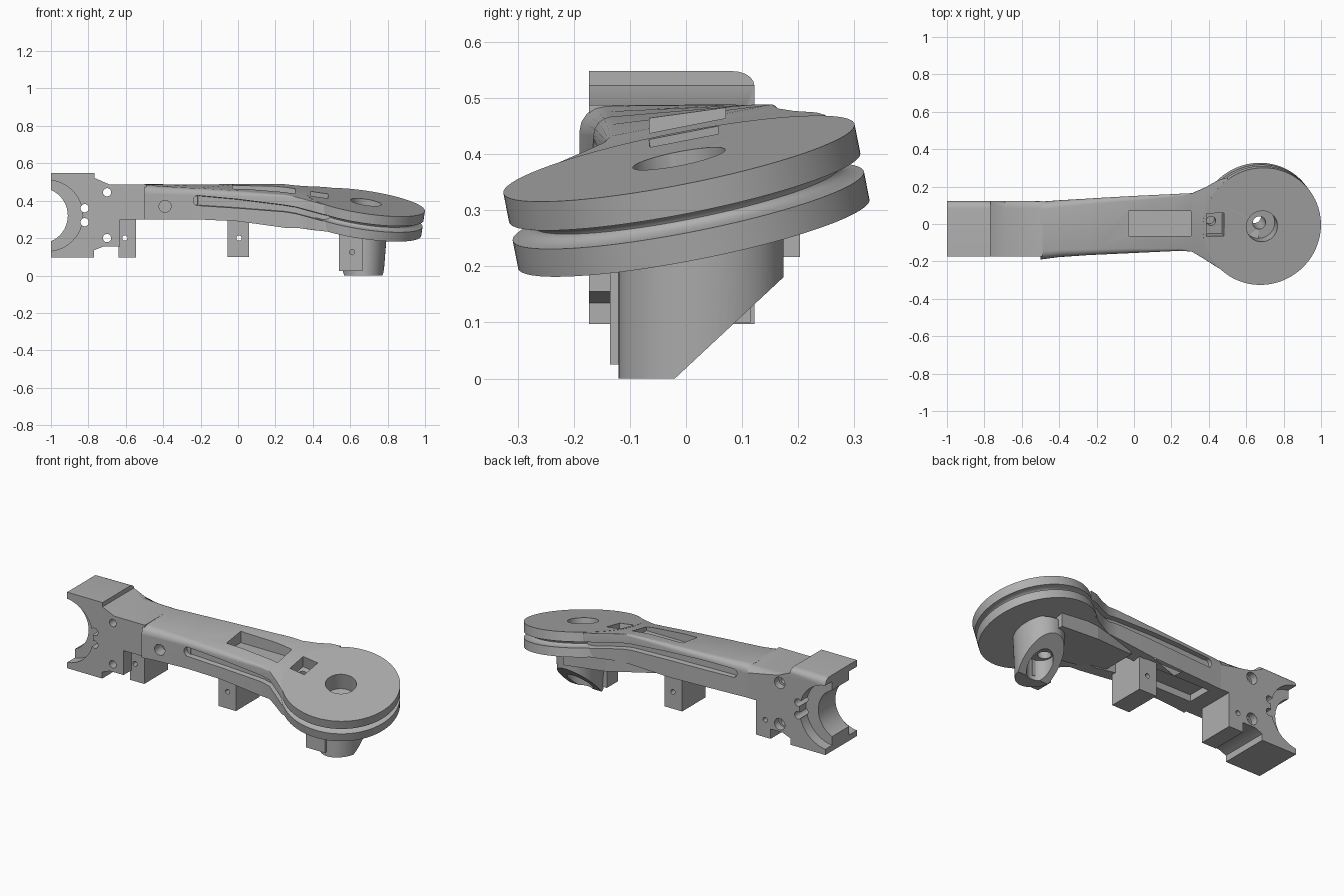
import bpy, bmesh, math
from mathutils import Matrix, Vector

cube = bpy.data.objects.get("Cube")
if cube:
    bpy.data.objects.remove(cube)

grey = bpy.data.materials.new("plain_grey")
grey.use_nodes = True
grey.diffuse_color = (0.43, 0.43, 0.43, 1)
grey.node_tree.nodes["Principled BSDF"].inputs["Base Color"].default_value = (0.43, 0.43, 0.43, 1)

# Tilted frame of the pulley disc: origin in the middle of its top face
SX, SY = -0.15, 0.197
CENTRE = Vector((0.684, -0.0125, 0.392))
TILT = Matrix.Translation(CENTRE) @ Vector((0, 0, 1)).rotation_difference(
    Vector((-SX, -SY, 1))).to_matrix().to_4x4()


def plane_z(x, y):
    return CENTRE.z + SX * (x - CENTRE.x) + SY * (y - CENTRE.y)


def finish(name, bm, matrix=None):
    if matrix:
        bm.transform(matrix)
    bmesh.ops.recalc_face_normals(bm, faces=bm.faces)
    mesh = bpy.data.meshes.new(name)
    bm.to_mesh(mesh)
    bm.free()
    mesh.materials.append(grey)
    ob = bpy.data.objects.new(name, mesh)
    bpy.context.scene.collection.objects.link(ob)
    return ob


def loft(name, rings, closed=False, matrix=None):
    bm = bmesh.new()
    rows = [[bm.verts.new(p) for p in ring] for ring in rings]
    n = len(rows[0])
    pairs = list(zip(rows, rows[1:])) + ([(rows[-1], rows[0])] if closed else [])
    for a, b in pairs:
        for i in range(n):
            j = (i + 1) % n
            bm.faces.new((a[i], a[j], b[j], b[i]))
    if not closed:
        bm.faces.new(rows[0])
        bm.faces.new(rows[-1])
    return finish(name, bm, matrix)


def box(name, xs, ys, zs, matrix=None):
    bm = bmesh.new()
    bmesh.ops.create_cube(bm, size=1)
    for v in bm.verts:
        v.co = [r[0] if c < 0 else r[1] for c, r in zip(v.co, (xs, ys, zs))]
    return finish(name, bm, matrix)


def cylinder(name, radius, lo, hi, matrix, seg=48):
    bm = bmesh.new()
    bmesh.ops.create_cone(bm, cap_ends=True, segments=seg, radius1=radius,
                          radius2=radius, depth=hi - lo)
    return finish(name, bm, matrix @ Matrix.Translation((0, 0, (lo + hi) / 2)))


def cross_cylinder(x, z, radius, lo=-0.5, hi=0.5):
    # cylinder along y at the given x and z
    m = Matrix.Translation((x, 0, z)) @ Matrix.Rotation(-math.pi / 2, 4, 'X')
    return cylinder("cutter", radius, lo, hi, m)


def cut(ob, cutters):
    for c in cutters:
        c.hide_render = True
        mod = ob.modifiers.new("cut", 'BOOLEAN')
        mod.operation, mod.solver, mod.object = 'DIFFERENCE', 'EXACT', c
    bpy.context.view_layer.update()
    mesh = bpy.data.meshes.new_from_object(
        ob.evaluated_get(bpy.context.evaluated_depsgraph_get()))
    ob.modifiers.clear()
    ob.data = mesh
    for c in cutters:
        bpy.data.objects.remove(c)


def axle_hole():
    return cylinder("cutter", 0.035, -0.5, 0.1, TILT)


def top_pocket():
    return [box("cutter", (-0.30, -0.205), (-0.05, 0.075), (-0.07, 0.2), TILT),
            cylinder("cutter", 0.025, -0.5, 0.2, TILT @ Matrix.Translation((-0.265, 0.02, 0)))]


# Pulley disc with rounded rim groove
R, T, SEG = 0.319, 0.138, 96
profile = [(0.02, 0), (R, 0)]
profile += [(R - 0.042 * math.sin(a), -0.07 + 0.017 * math.cos(a))
            for a in [math.pi * k / 10 for k in range(11)]]
profile += [(R, -T), (0.02, -T)]
disc = loft("pulley_disc",
            [[(r * math.cos(2 * math.pi * k / SEG), r * math.sin(2 * math.pi * k / SEG), z)
              for r, z in profile] for k in range(SEG)], True, TILT)
cut(disc, [cylinder("cutter", 0.084, -0.1, 0.1, TILT), axle_hole()] + top_pocket())


# Arm: lofted sections with a belt slot in both sides
def section(x, yf, yb, tf, tb, bf, bb, r, df, db, slot):
    def side(y, top, bottom, d, s):
        pts = [(y, bottom), (y, top - 0.09), (y + s * d, top - 0.087),
               (y + s * d, top - slot - 0.002), (y, top - slot)]
        for k in range(5):
            a = k * math.pi / 8
            u = r * (1 - math.cos(a))
            slope = (tb - tf) / (yb - yf) * s * u
            pts.append((y + s * u, top + slope - r * (1 - math.sin(a))))
        return pts
    ring = side(yf, tf, bf, df, 1) + side(yb, tb, bb, db, -1)[::-1]
    return [(x, y, z) for y, z in ring]


def flare(x, yf, yb, thick, r=0.003, depth=0.03):
    tf, tb = plane_z(x, yf) - 0.001, plane_z(x, yb) - 0.001
    return section(x, yf, yb, tf, tb, tf - thick, tb - thick, r, depth, depth, 0.054)


arm = loft("arm", [
    section(-0.50, -0.19, 0.12, 0.485, 0.49, 0.3, 0.3, 0.045, 0, 0, 0.05),
    section(-0.41, -0.178, 0.126, 0.475, 0.49, 0.3, 0.3, 0.038, 0, 0, 0.04),
    section(-0.40, -0.177, 0.127, 0.474, 0.49, 0.3, 0.3, 0.038, 0, 0.025, 0.04),
    section(-0.225, -0.165, 0.137, 0.464, 0.49, 0.3, 0.3, 0.03, 0, 0.03, 0.036),
    section(-0.215, -0.165, 0.138, 0.464, 0.49, 0.3, 0.3, 0.03, 0.03, 0.03, 0.036),
    section(0, -0.155, 0.15, 0.45, 0.492, 0.29, 0.3, 0.025, 0.03, 0.03, 0.042),
    flare(0.25, -0.143, 0.162, 0.175, 0.012),
    flare(0.31, -0.148, 0.165, 0.165),
    flare(0.38, -0.19, 0.195, 0.155),
    flare(0.45, -0.235, 0.235, 0.145),
    flare(0.50, -0.25, 0.25, 0.137, depth=0.042)])
# Cuts: top recess, underside channel, side hole, rounded slot ends, pocket
cut(arm, [box("cutter", (-0.03, 0.305), (-0.065, 0.07), (0.415, 0.7)),
          box("cutter", (-0.45, 0.36), (-0.08, 0.07), (0.1, 0.34)),
          cross_cylinder(-0.39, 0.37, 0.032, -0.5, -0.11),
          cross_cylinder(-0.213, 0.401, 0.026, -0.5, -0.136),
          cross_cylinder(-0.398, 0.426, 0.024, 0.103, 0.5)] + top_pocket())

# Thick core of the arm widening into a ledge under the disc
core = loft("arm_core", [
    [(x, -0.11, z), (x, yb, z), (x, yb, z + hb), (x, -0.11, z + hf)]
    for x, yb, z, hf, hb in ((0.12, 0.12, 0.283, 0.06, 0.09), (0.4, 0.185, 0.243, 0.06, 0.09),
                             (0.66, 0.203, 0.217, 0.03, 0.085))])
cut(core, [axle_hole()])

# Clamp bracket: side outline pulled across, rounded back edges
outline = [(-1, 0.097), (-0.77, 0.097), (-0.77, 0.135), (-0.72, 0.155), (-0.63, 0.155),
           (-0.63, 0.3), (-0.49, 0.3), (-0.49, 0.488), (-0.69, 0.488), (-0.768, 0.522),
           (-0.768, 0.548), (-1, 0.548)]
bracket = loft("clamp_bracket", [[(x, y, z) for x, z in outline] for y in (-0.173, 0.122)])
bm = bmesh.new()
bm.from_mesh(bracket.data)
rim = [e for e in bm.edges if all(v.co.y > 0.1 and v.co.z > 0.45 for v in e.verts)
       and abs(e.verts[0].co.x - e.verts[1].co.x) > 0.1]
bmesh.ops.bevel(bm, geom=rim, offset=0.04, segments=5, profile=0.5, affect='EDGES')
bm.to_mesh(bracket.data)
bm.free()
cut(bracket, [cross_cylinder(-1.02, 0.32, 0.19, -0.5, -0.1),
              cross_cylinder(-1.02, 0.32, 0.19, 0.06, 0.5),
              cross_cylinder(-1.06, 0.32, 0.15)] +
    [cross_cylinder(x, z, 0.022) for x, z in
     ((-0.70, 0.445), (-0.70, 0.2), (-0.82, 0.36), (-0.82, 0.285))] +
    [cross_cylinder(-0.70, z, 0.034, 0.08, 0.5) for z in (0.445, 0.2)])

# Mounting feet with pin holes
for name, xs, ys, zs, pin in (
        ("end_foot", (-0.64, -0.545), (-0.1, 0.122), (0.097, 0.33), (-0.605, 0.2)),
        ("middle_foot", (-0.055, 0.06), (-0.105, 0.115), (0.1, 0.38), (0.005, 0.2)),
        ("disc_foot", (0.54, 0.665), (-0.135, -0.03), (0.025, 0.29), (0.61, 0.125))):
    foot = box(name, xs, ys, zs)
    cut(foot, [cross_cylinder(*pin, 0.014)])

# Post under the disc: tapered oval, sliced at the back and bored from below
post = loft("post", [[(0.67 + rx * math.cos(2 * math.pi * k / 64),
                       0.027 + 0.147 * math.sin(2 * math.pi * k / 64), z) for k in range(64)]
                     for rx, z in ((0.108, 0), (0.13, 0.27))])
slice_frame = Matrix.Translation((0, -0.02, 0)) @ Matrix.Rotation(math.radians(43), 4, 'X')
cut(post, [box("cutter", (0, 1.5), (-0.5, 1), (-1, 0), slice_frame),
           cylinder("cutter", 0.07, -0.2, 0.12, Matrix.Translation((0.67, 0.035, 0))),
           axle_hole()])

# Smooth the round parts, keep hard edges
for ob in (disc, arm, bracket, post):
    bpy.ops.object.select_all(action='DESELECT')
    ob.select_set(True)
    bpy.context.view_layer.objects.active = ob
    bpy.ops.object.shade_smooth_by_angle(angle=math.radians(35))
